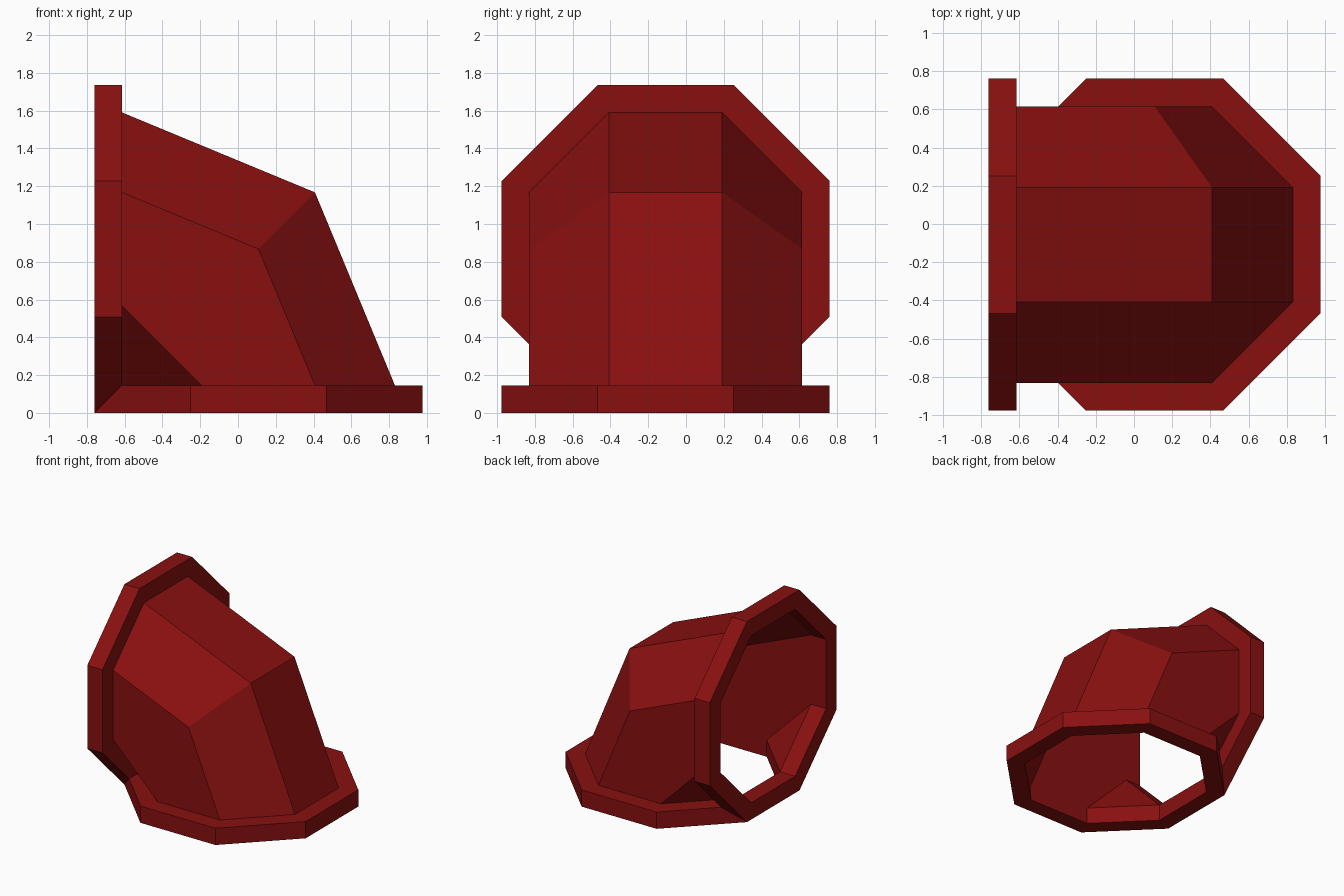
import bpy, bmesh, math
from mathutils import Matrix

if "Cube" in bpy.data.objects:
    bpy.data.objects.remove(bpy.data.objects["Cube"])

A_OUT, A_IN, T = 0.868, 0.723, 0.145      # flange apothem, bore apothem, flange thickness
CORNER = (-0.76, -0.108, 0.0)             # outer corner where both flanges meet
SWAP = Matrix(((0, 0, 1, 0), (0, 1, 0, 0), (1, 0, 0, 0), (0, 0, 0, 1)))  # mirror across 45 degree plane

red = bpy.data.materials.new("dark_red")
red.diffuse_color = (0.25, 0.005, 0.005, 1)
red.use_nodes = True
red.node_tree.nodes["Principled BSDF"].inputs["Base Color"].default_value = red.diffuse_color


def octagon(apothem):
    r = apothem / math.cos(math.pi / 8)
    return [(A_OUT + r * math.cos((i + 0.5) * math.pi / 4),
             r * math.sin((i + 0.5) * math.pi / 4)) for i in range(8)]


def bridge(bm, a, b, skip=()):
    for i in range(8):
        if i not in skip:
            j = (i + 1) % 8
            ring = list(dict.fromkeys((a[i], a[j], b[j], b[i])))
            bm.faces.new(ring)


def finish(bm, name):
    # Reflect the half across the 45 degree plane and weld
    geom = bm.verts[:] + bm.edges[:] + bm.faces[:]
    dup = bmesh.ops.duplicate(bm, geom=geom)["geom"]
    bmesh.ops.transform(bm, matrix=SWAP,
                        verts=[g for g in dup if isinstance(g, bmesh.types.BMVert)])
    bmesh.ops.remove_doubles(bm, verts=bm.verts[:], dist=1e-4)
    bmesh.ops.dissolve_limit(bm, angle_limit=0.01, verts=bm.verts[:], edges=bm.edges[:])
    bmesh.ops.recalc_face_normals(bm, faces=bm.faces[:])
    me = bpy.data.meshes.new(name)
    bm.to_mesh(me)
    bm.free()
    me.materials.append(red)
    ob = bpy.data.objects.new(name, me)
    ob.location = CORNER
    bpy.context.collection.objects.link(ob)
    return ob


# Two octagonal flange rings, mitred where they meet
bm = bmesh.new()
loops = [[bm.verts.new((x, y, z)) for x, y in octagon(a)]
         for a, z in ((A_OUT, 0), (A_OUT, T), (A_IN, T), (A_IN, 0))]
for k in range(4):
    bridge(bm, loops[k], loops[(k + 1) % 4])
bmesh.ops.bisect_plane(bm, geom=bm.verts[:] + bm.edges[:] + bm.faces[:], dist=1e-5,
                       plane_co=(0, 0, 0), plane_no=(-1, 0, 1), clear_outer=True)
finish(bm, "flanges")

# Elbow pipe shell: single thin wall with one bend at 45 degrees
bm = bmesh.new()
base, mid = [], []
for x, y in octagon(A_IN):
    r = x - T                              # distance from the inner pivot edge
    v = bm.verts.new((x, y, T))
    base.append(v)
    if r < 0.01:
        mid.append(v)
    else:
        k = 0.5 if r < 0.6 else math.sqrt(0.5)
        mid.append(bm.verts.new((T + r * k, y, T + r * k)))
bridge(bm, base, mid, skip=(3,))
pipe = finish(bm, "elbow_pipe")

# Orient the open shell outward
top = max(pipe.data.polygons, key=lambda p: p.center.z)
if top.normal.z < 0:
    pipe.data.flip_normals()
